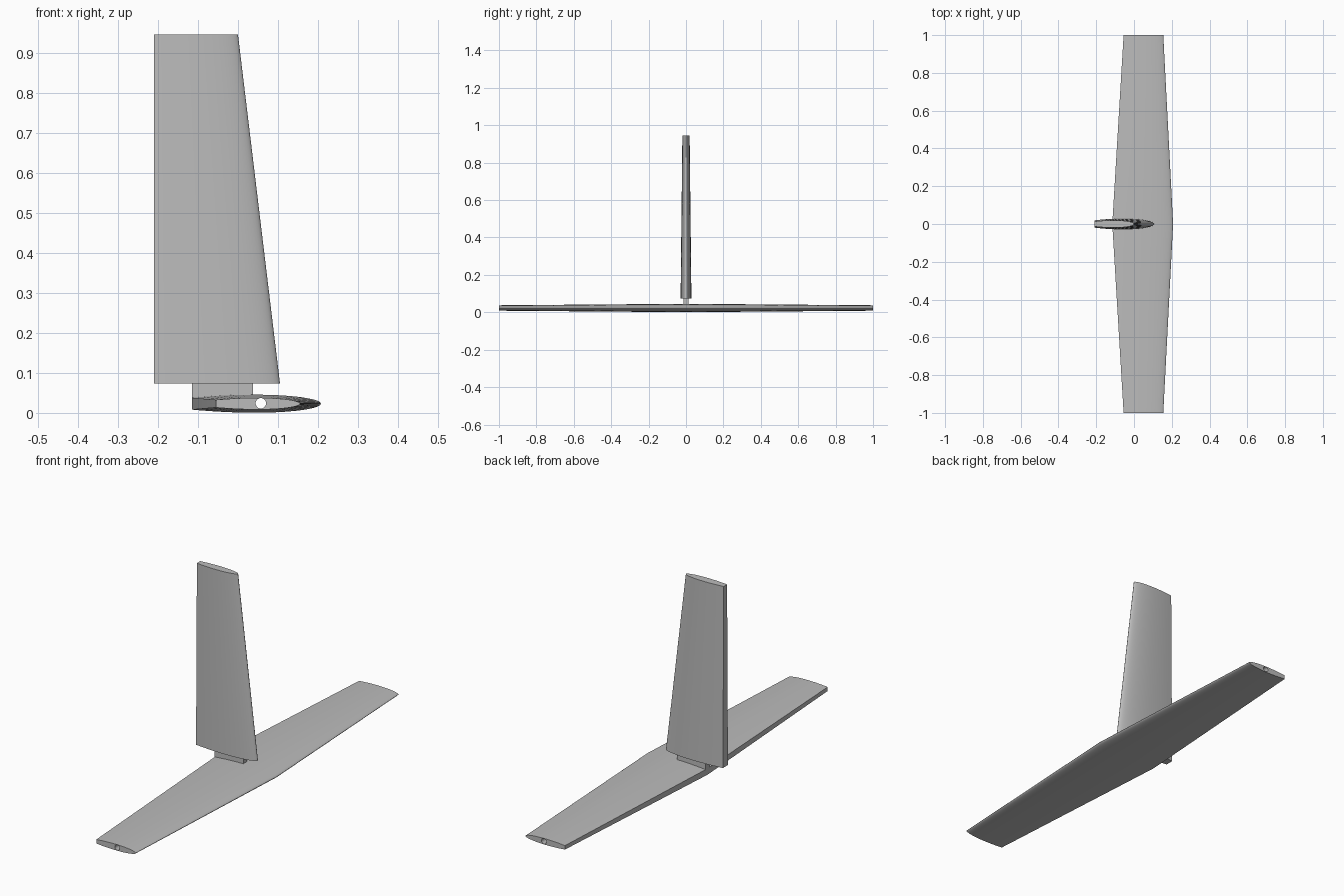
import bpy, bmesh, math

cube = bpy.data.objects.get("Cube")
if cube:
    bpy.data.objects.remove(cube, do_unlink=True)

grey = bpy.data.materials.new("plain_grey")
grey.use_nodes = True
colour = (0.5, 0.5, 0.5, 1)
grey.diffuse_color = colour
grey.node_tree.nodes["Principled BSDF"].inputs["Base Color"].default_value = colour


def airfoil(steps=20, tail=0.66):
    """Closed outline (t, h): nose at t=0, blunt tail at t=1, h from -1 to 1."""
    upper = []
    for i in range(steps + 1):
        t = 1 - math.cos(math.pi / 2 * i / steps)
        if t < 0.5:
            h = math.sqrt(1 - (1 - 2 * t) ** 2)
        else:
            h = 1 - (1 - tail) * (2 * t - 1) ** 2
        upper.append((t, h))
    return upper + [(t, -h) for t, h in reversed(upper[1:])]


def activate(obj):
    bpy.ops.object.select_all(action='DESELECT')
    obj.select_set(True)
    bpy.context.view_layer.objects.active = obj


def add_mesh(name, bm):
    bmesh.ops.recalc_face_normals(bm, faces=bm.faces)
    mesh = bpy.data.meshes.new(name)
    bm.to_mesh(mesh)
    bm.free()
    mesh.materials.append(grey)
    obj = bpy.data.objects.new(name, mesh)
    bpy.context.collection.objects.link(obj)
    return obj


def loft(name, stations, place):
    """Skin airfoil sections; each station is (span, nose x, tail x, half thickness)."""
    bm = bmesh.new()
    rings = []
    for span, nose, tail, half in stations:
        rings.append([bm.verts.new(place(nose + (tail - nose) * t, half * h, span))
                      for t, h in airfoil()])
    for a, b in zip(rings, rings[1:]):
        for i in range(len(a)):
            j = (i + 1) % len(a)
            bm.faces.new((a[i], a[j], b[j], b[i]))
    bm.faces.new(rings[0])
    bm.faces.new(rings[-1])
    return add_mesh(name, bm)


def smooth(obj):
    activate(obj)
    bpy.ops.object.shade_smooth_by_angle(angle=math.radians(35))


# Horizontal tailplane, tapered both ways from the middle
mid_z = 0.023
tip = (-0.055, 0.0145)
tailplane = loft("tailplane",
                 [(-1, 0.155, *tip), (0, 0.207, -0.115, 0.0225), (1, 0.155, *tip)],
                 lambda c, h, s: (c, s, mid_z + h))

# Spar hole bored through the whole span
bpy.ops.mesh.primitive_cylinder_add(vertices=32, radius=0.013, depth=2.2,
                                    location=(0.057, 0, mid_z + 0.001),
                                    rotation=(math.pi / 2, 0, 0))
drill = bpy.context.object
drill.name = "spar_hole_cutter"
drill.data.materials.append(grey)
activate(tailplane)
cut = tailplane.modifiers.new("spar_hole", 'BOOLEAN')
cut.operation = 'DIFFERENCE'
cut.solver = 'EXACT'
cut.object = drill
bpy.ops.object.modifier_apply(modifier=cut.name)
bpy.data.objects.remove(drill, do_unlink=True)
smooth(tailplane)

# Upright fin with a vertical trailing edge
fin = loft("fin", [(0.073, 0.105, -0.21, 0.029), (0.945, 0.0, -0.21, 0.0195)],
           lambda c, h, s: (c, h, s))
smooth(fin)

# Mounting tab joining the fin to the tailplane
bpy.ops.mesh.primitive_cube_add(size=1, location=(-0.0385, 0, 0.0545))
tab = bpy.context.object
tab.name = "mounting_tab"
tab.scale = (0.153, 0.028, 0.039)
bpy.ops.object.transform_apply(location=False, rotation=False, scale=True)
tab.data.materials.append(grey)
